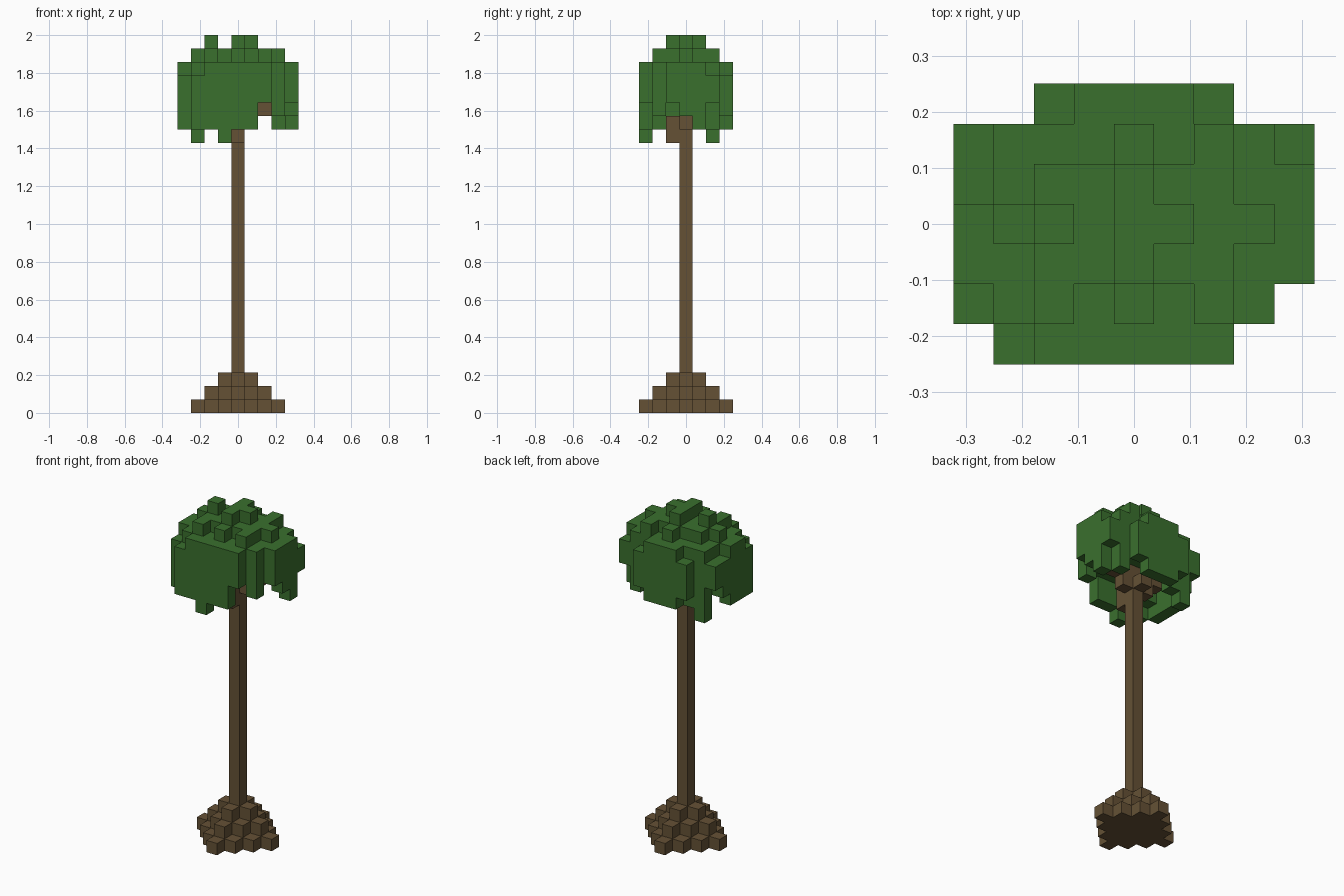
import bpy
import bmesh
from mathutils import Vector

old = bpy.data.objects.get("Cube")
if old:
    bpy.data.objects.remove(old, do_unlink=True)

V = 2 / 28  # edge of one block


def make_material(name, rgb):
    mat = bpy.data.materials.new(name)
    mat.use_nodes = True
    colour = (*rgb, 1)
    mat.diffuse_color = colour
    mat.node_tree.nodes["Principled BSDF"].inputs["Base Color"].default_value = colour
    return mat


leaf_green = make_material("leaf green", (0.042, 0.162, 0.027))
bark_brown = make_material("bark brown", (0.130, 0.083, 0.036))

# Stepped root mound
roots = {(i, j, k) for k in range(3) for i in range(-3, 4) for j in range(-3, 4)
         if abs(i) + abs(j) <= 3 - k}

# Straight trunk
trunk = {(0, 0, k) for k in range(3, 23)}

# Branches under the leaves
branches = {(i, 0, 21) for i in (-1, 1)} | {(0, j, 21) for j in (-1, 1)}
branches |= {(i, 0, 22) for i in (-2, -1, 1, 2)}
branches.add((0, -1, 20))

# Leaf columns, back row first: underside and top heights above the crown base
CROWN = 20
UNDER = ["..21112..",
         "301333313",
         "233333331",
         "133333332",
         "133333333",
         "12333332.",
         ".110113.."]
TOP = ["..56665..",
       "566676765",
       "567787766",
       "678788776",
       "667787766",
       "56767676.",
       ".566666.."]
leaves = set()
for row, (low, high) in enumerate(zip(UNDER, TOP)):
    for col, (a, b) in enumerate(zip(low, high)):
        if a != ".":
            leaves |= {(col - 4, 3 - row, CROWN + k) for k in range(int(a), int(b))}
leaves -= trunk | branches

occupied = roots | trunk | branches | leaves
AXES = [Vector(v) for v in ((1, 0, 0), (0, 1, 0), (0, 0, 1))]


def build_blocks(name, cells, mat):
    """Make one mesh from the outer faces of a set of blocks."""
    bm = bmesh.new()
    for cell in sorted(cells):
        centre = Vector(cell) + AXES[2] / 2
        for n in range(3):
            for sign in (-1, 1):
                normal = AXES[n] * sign
                if tuple(int(c) for c in Vector(cell) + normal) in occupied:
                    continue
                u = AXES[(n + 1) % 3]
                w = AXES[(n + 2) % 3] * sign
                corners = [(-u - w), (u - w), (u + w), (w - u)]
                bm.faces.new([bm.verts.new((centre + (normal + c) / 2) * V)
                              for c in corners])
    bmesh.ops.remove_doubles(bm, verts=bm.verts, dist=V / 100)
    mesh = bpy.data.meshes.new(name)
    bm.to_mesh(mesh)
    bm.free()
    mesh.materials.append(mat)
    obj = bpy.data.objects.new(name, mesh)
    bpy.context.collection.objects.link(obj)


build_blocks("roots", roots, bark_brown)
build_blocks("trunk", trunk, bark_brown)
build_blocks("branches", branches, bark_brown)
build_blocks("leaf_crown", leaves, leaf_green)
